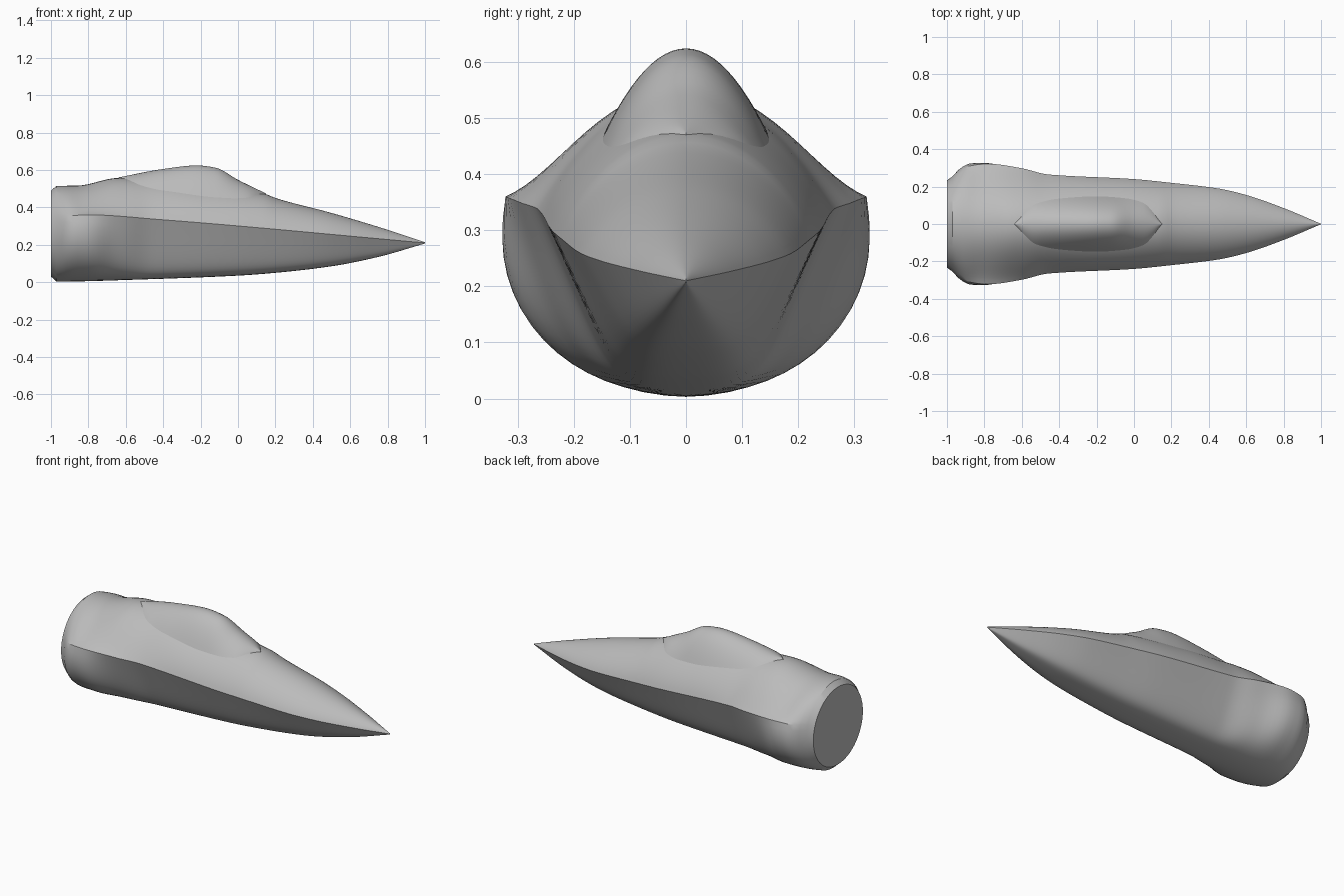
import bpy, bmesh, math

if "Cube" in bpy.data.objects:
    bpy.data.objects.remove(bpy.data.objects["Cube"])

mat = bpy.data.materials.new("hull_grey")
mat.diffuse_color = (0.5, 0.5, 0.5, 1)
mat.use_nodes = True
mat.node_tree.nodes["Principled BSDF"].inputs["Base Color"].default_value = mat.diffuse_color


def curve(pts):
    """Smooth monotone interpolation through (x, value) pairs."""
    d = [(b[1] - a[1]) / (b[0] - a[0]) for a, b in zip(pts, pts[1:])]
    m = [d[0]] + [0 if a * b <= 0 else 2 * a * b / (a + b) for a, b in zip(d, d[1:])] + [d[-1]]

    def f(x):
        i = 0
        while i < len(pts) - 2 and x > pts[i + 1][0]:
            i += 1
        (x0, y0), (x1, y1) = pts[i], pts[i + 1]
        h = x1 - x0
        t = min(max((x - x0) / h, 0), 1)
        return (y0 * (1 + 2 * t) * (1 - t) ** 2 + h * m[i] * t * (1 - t) ** 2
                + y1 * t * t * (3 - 2 * t) + h * m[i + 1] * t * t * (t - 1))
    return f


def bezier(p, t):
    u = 1 - t
    k = (u ** 3, 3 * u * u * t, 3 * u * t * t, t ** 3)
    return tuple(sum(c * q[i] for c, q in zip(k, p)) for i in (0, 1))


# Hull lines: belly height, chine half width and height, spine height
belly = curve([(-1, .03), (-.97, .003), (-.5, .015), (0, .035), (.2, .05), (.5, .085), (.75, .135), (1, .207)])
width = curve([(-1, .218), (-.97, .24), (-.93, .282), (-.88, .31), (-.78, .322), (-.6, .298), (-.46, .265),
               (0, .24), (.2, .22), (.45, .19), (.6, .155), (.8, .085), (1, .001)])
chine = curve([(-1, .338), (-.97, .35), (-.87, .357), (-.8, .36), (-.42, .335), (1, .21)])
spine = curve([(-1, .49), (-.97, .515), (-.86, .516), (-.64, .557), (-.4, .545), (-.2, .52), (.15, .47),
               (.2, .45), (.5, .37), (.8, .28), (1, .213)])
# Section fullness: side bulge, its height, lower and upper shoulder shapes
bulge = curve([(-1, 1.26), (-.95, 1.24), (-.8, 1.12), (-.65, .75), (-.45, .5), (1, .5)])
bulge_z = curve([(-1, .52), (-.9, .5), (-.75, .35), (-.45, .07), (1, .07)])
floor_w = curve([(-1, .75), (-.8, .65), (-.45, .55), (1, .55)])
shoulder_y = curve([(-1, .85), (-.95, .83), (-.8, .75), (-.45, .82), (-.2, .85), (1, .85)])
shoulder_z = curve([(-1, .6), (-.95, .5), (-.8, .2), (-.45, .38), (-.2, .5), (1, .5)])


def upper(x):
    w, c, s = width(x), chine(x), spine(x)
    return [(w, c), (w * shoulder_y(x), c + (s - c) * shoulder_z(x)), (w * .45, s), (0, s)]


def half_section(x):
    b, w, c = belly(x), width(x), chine(x)
    low = [(0, b), (w * floor_w(x), b), (w * bulge(x), b + (c - b) * bulge_z(x)), (w, c)]
    return [bezier(low, i / 16) for i in range(16)] + [bezier(upper(x), i / 14) for i in range(15)]


def hull_z(x, y):
    """Height of the upper hull at a given side offset."""
    lo, hi = 0, 1
    for _ in range(30):
        t = (lo + hi) / 2
        if bezier(upper(x), t)[0] > y:
            lo = t
        else:
            hi = t
    return bezier(upper(x), lo)[1]


def loft(name, rings, closed):
    bm = bmesh.new()
    rows = [[bm.verts.new(p) for p in r] for r in rings]
    n = len(rows[0])
    for a, b in zip(rows, rows[1:]):
        for i in range(n if closed else n - 1):
            j = (i + 1) % n
            bm.faces.new((a[i], b[i], b[j], a[j]))
    if closed:
        bm.faces.new(rows[0])
        bm.faces.new(rows[-1][::-1])
    bmesh.ops.remove_doubles(bm, verts=bm.verts, dist=1e-5)
    bmesh.ops.recalc_face_normals(bm, faces=bm.faces)
    if not closed and sum(f.normal.z for f in bm.faces) < 0:
        bmesh.ops.reverse_faces(bm, faces=bm.faces)
    me = bpy.data.meshes.new(name)
    bm.to_mesh(me)
    bm.free()
    me.materials.append(mat)
    ob = bpy.data.objects.new(name, me)
    bpy.context.collection.objects.link(ob)
    bpy.ops.object.select_all(action='DESELECT')
    ob.select_set(True)
    bpy.context.view_layer.objects.active = ob
    bpy.ops.object.shade_smooth_by_angle(angle=math.radians(24))
    return ob


# Fuselage: pointed nose, sharp chines, round tail with a chamfered rim
rings = []
for x in [-1] + [-.97 + 1.97 * i / 70 for i in range(71)]:
    h = half_section(x)
    rings.append([(x, y, z) for y, z in h] + [(x, -y, z) for y, z in h[-2:0:-1]])
loft("fuselage", rings, True)

# Canopy: bubble rising from the spine inside a pointed outline
outline = curve([(-.64, 0), (-.52, .11), (-.38, .138), (-.2, .148), (-.05, .138), (.05, .113), (.15, 0)])
crest = curve([(-.64, .558), (-.4, .603), (-.22, .622), (-.12, .61), (0, .545), (.15, .472)])
rings = []
for i in range(41):
    x = -.64 + .79 * i / 40
    w, rise = outline(x), max(crest(x) - spine(x), 0) + .002
    row = []
    for k in range(-12, 13):
        s = k / 12
        row.append((x, w * s, hull_z(x, abs(w * s)) + rise * (1 - s * s)))
    rings.append(row)
loft("canopy", rings, False)
